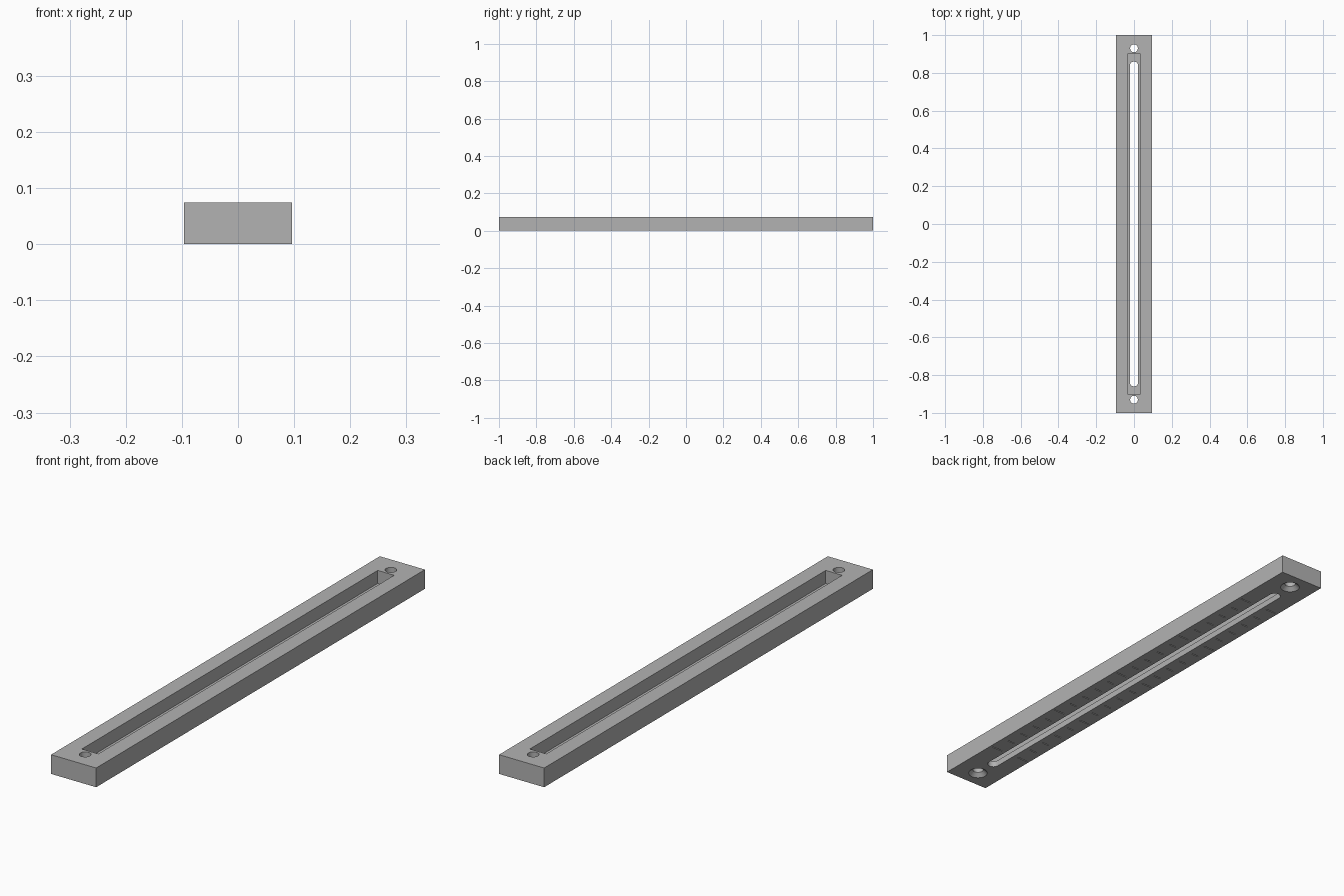
import bpy, bmesh, math
from mathutils import Matrix, Vector

cube = bpy.data.objects.get("Cube")
if cube:
    bpy.data.objects.remove(cube, do_unlink=True)

HALF_W, HALF_L, HEIGHT = 0.096, 1.0, 0.074
FLOOR = 0.024        # thickness left under the channel
MM = 2 / 270         # one scale division unit

grey = bpy.data.materials.new("plain grey")
grey.use_nodes = True
colour = (0.45, 0.45, 0.45, 1)
grey.diffuse_color = colour
grey.node_tree.nodes["Principled BSDF"].inputs["Base Color"].default_value = colour


def add_box(bm, x0, x1, y0, y1, z0, z1):
    size = Vector((x1 - x0, y1 - y0, z1 - z0))
    centre = Vector((x0 + x1, y0 + y1, z0 + z1)) / 2
    bmesh.ops.create_cube(bm, size=1, matrix=Matrix.LocRotScale(centre, None, size))


def add_cone(bm, y, z0, z1, r0, r1):
    bmesh.ops.create_cone(bm, cap_ends=True, segments=32, radius1=r0, radius2=r1,
                          depth=z1 - z0, matrix=Matrix.Translation((0, y, (z0 + z1) / 2)))


def make_object(name, bm):
    mesh = bpy.data.meshes.new(name)
    bm.to_mesh(mesh)
    bm.free()
    mesh.materials.append(grey)
    obj = bpy.data.objects.new(name, mesh)
    bpy.context.collection.objects.link(obj)
    return obj


def cut(target, name, bm):
    cutter = make_object(name, bm)
    cutter.hide_render = True
    mod = target.modifiers.new(name, "BOOLEAN")
    mod.operation, mod.solver, mod.object = "DIFFERENCE", "EXACT", cutter
    bpy.context.view_layer.objects.active = target
    bpy.ops.object.modifier_apply(modifier=mod.name)
    bpy.data.objects.remove(cutter, do_unlink=True)


# Solid bar
bm = bmesh.new()
add_box(bm, -HALF_W, HALF_W, -HALF_L, HALF_L, 0, HEIGHT)
bar = make_object("slotted_bar", bm)

# Rectangular channel in the top
bm = bmesh.new()
add_box(bm, -0.035, 0.035, -0.9, 0.9, FLOOR, HEIGHT + 0.1)
cut(bar, "channel_cutter", bm)

# Round-ended slot through the channel floor
SLOT_R, SLOT_END = 0.022, 0.86
bm = bmesh.new()
outline = []
for side in (1, -1):
    for i in range(17):
        a = math.pi * i / 16 + (0 if side > 0 else math.pi)
        outline.append(bm.verts.new((SLOT_R * math.cos(a),
                                     SLOT_R * math.sin(a) + side * (SLOT_END - SLOT_R), -0.1)))
base = bm.faces.new(outline)
top = bmesh.ops.extrude_face_region(bm, geom=[base])["geom"]
bmesh.ops.translate(bm, vec=(0, 0, 0.16), verts=[v for v in top if isinstance(v, bmesh.types.BMVert)])
bmesh.ops.recalc_face_normals(bm, faces=bm.faces)
cut(bar, "slot_cutter", bm)

# Screw holes, countersunk from below
for y in (-0.93, 0.93):
    bm = bmesh.new()
    add_cone(bm, y, -0.1, HEIGHT + 0.1, 0.0205, 0.0205)
    cut(bar, "hole_cutter", bm)
    bm = bmesh.new()
    add_cone(bm, y, -0.004, 0.016, 0.040, 0.0195)
    cut(bar, "countersink_cutter", bm)

# Engraved scale on the underside, longer marks every fifth division
bm = bmesh.new()
for i in range(-10, 11):
    y = i * 10 * MM
    reach = 0.085 if i % 5 == 0 else 0.07
    for side in (-1, 1):
        x0, x1 = sorted((side * 0.04, side * reach))
        add_box(bm, x0, x1, y - 0.002, y + 0.002, -0.01, 0.003)
cut(bar, "scale_cutter", bm)

# Smooth round walls, crisp edges
bpy.ops.object.select_all(action="DESELECT")
bar.select_set(True)
bpy.context.view_layer.objects.active = bar
bpy.ops.object.shade_smooth_by_angle(angle=math.radians(30))
